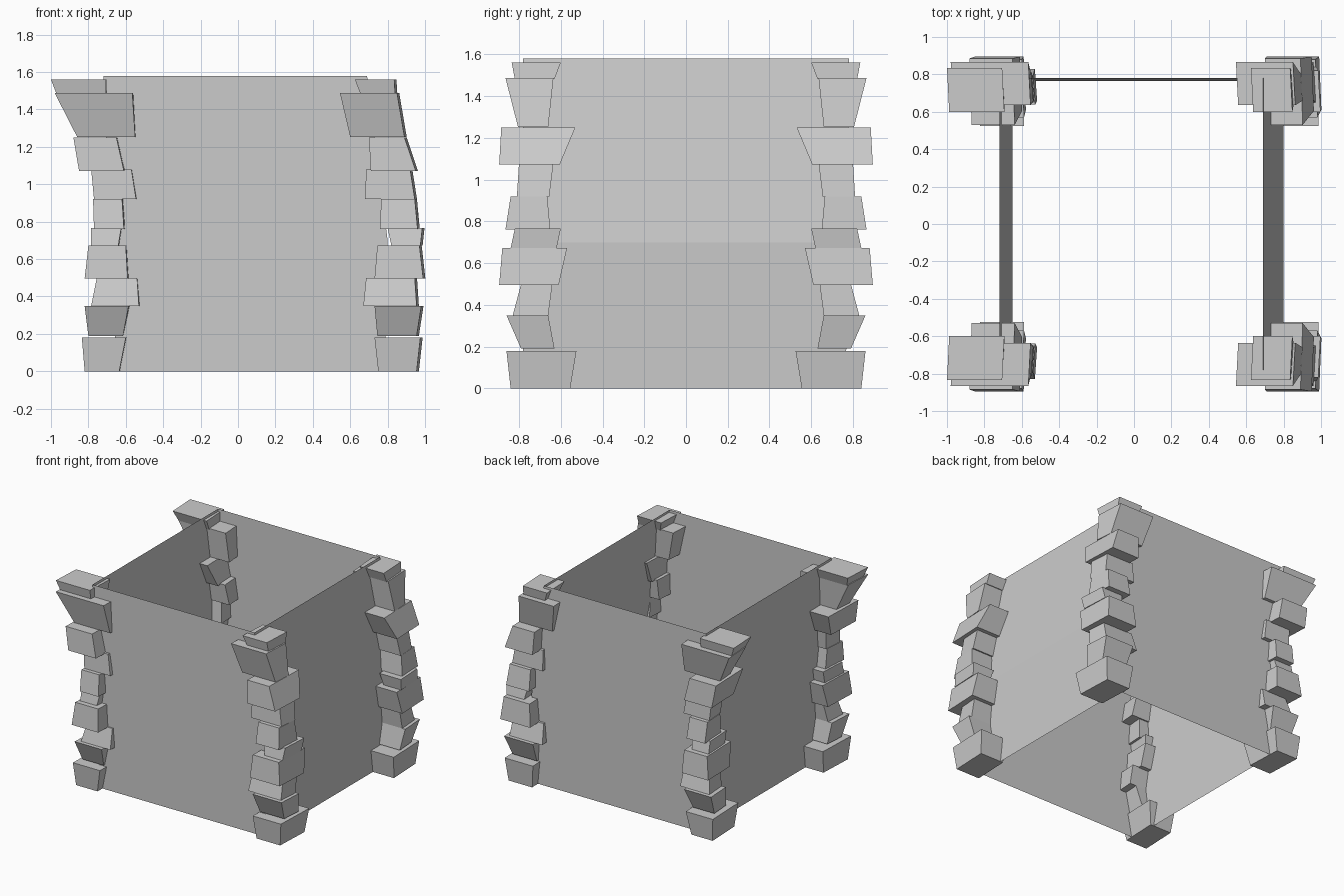
import bpy, bmesh

# Shared stone rows, lengthwise: z bottom/top, inner y bottom/top, outer y bottom/top
ROWS = [
    (0.00, 0.18, .555, .525, .84, .86),
    (0.19, 0.35, .63, .66, .79, .86),
    (0.35, 0.50, .66, .64, .83, .79),
    (0.495, 0.672, .61, .57, .895, .88),
    (0.672, 0.765, .62, .60, .84, .82),
    (0.76, 0.92, .65, .665, .865, .84),
    (0.92, 1.08, .655, .635, .81, .80),
    (1.072, 1.25, .605, .53, .895, .885),
    (1.253, 1.488, .66, .635, .805, .865),
    (1.482, 1.56, .63, .60, .82, .835),
]
# Per side: x left/right at the bottom, x left/right at the top
LEFT = [
    (-.82, -.635, -.835, -.60), (-.80, -.615, -.82, -.585),
    (-.785, -.53, -.755, -.54), (-.82, -.59, -.80, -.60),
    (-.785, -.64, -.785, -.625), (-.77, -.61, -.775, -.62),
    (-.77, -.545, -.785, -.57), (-.85, -.61, -.88, -.65),
    (-.86, -.55, -.98, -.565), (-.97, -.705, -1.0, -.705),
]
RIGHT = [
    (.75, .955, .73, .975), (.745, .955, .73, .98),
    (.67, .955, .685, .945), (.73, .99, .745, .97),
    (.82, .975, .80, .985), (.76, .96, .765, .945),
    (.68, .945, .685, .92), (.71, .95, .70, .89),
    (.60, .89, .545, .85), (.655, .84, .625, .835),
]


def finish(bm, name):
    bmesh.ops.recalc_face_normals(bm, faces=bm.faces[:])
    me = bpy.data.meshes.new(name)
    bm.to_mesh(me)
    bm.free()
    ob = bpy.data.objects.new(name, me)
    bpy.context.collection.objects.link(ob)
    return ob


def rings(bm, loops, caps):
    vs = [[bm.verts.new(p) for p in loop] for loop in loops]
    for a, b in zip(vs, vs[1:]):
        for i in range(4):
            j = (i + 1) % 4
            bm.faces.new((a[i], a[j], b[j], b[i]))
    if caps:
        bm.faces.new(vs[0])
        bm.faces.new(vs[-1])


# Corner columns of irregular stones, mirrored front to back
for side, xs in (("left", LEFT), ("right", RIGHT)):
    for end, s in (("front", -1), ("back", 1)):
        bm = bmesh.new()
        for (z0, z1, i0, i1, o0, o1), (l0, r0, l1, r1) in zip(ROWS, xs):
            t = 0.012  # the hidden inner side is slightly skewed
            rings(bm, [
                [(l0, s*o0, z0), (r0, s*o0, z0), (r0+t, s*i0, z0), (l0+t, s*i0, z0)],
                [(l1, s*o1, z1), (r1, s*o1, z1), (r1+t, s*i1, z1), (l1+t, s*i1, z1)],
            ], True)
        finish(bm, f"{end}_{side}_stone_column")

# Thin open wall shell with a slight bend at mid height
bm = bmesh.new()
rings(bm, [
    [(l, -.78, z), (r, -.78, z), (r, b, z), (l, b, z)]
    for z, l, r, b in ((0.0, -.65, .785, .765), (.70, -.68, .80, .775), (1.58, -.72, .69, .78))
], False)
finish(bm, "wall_shell")
